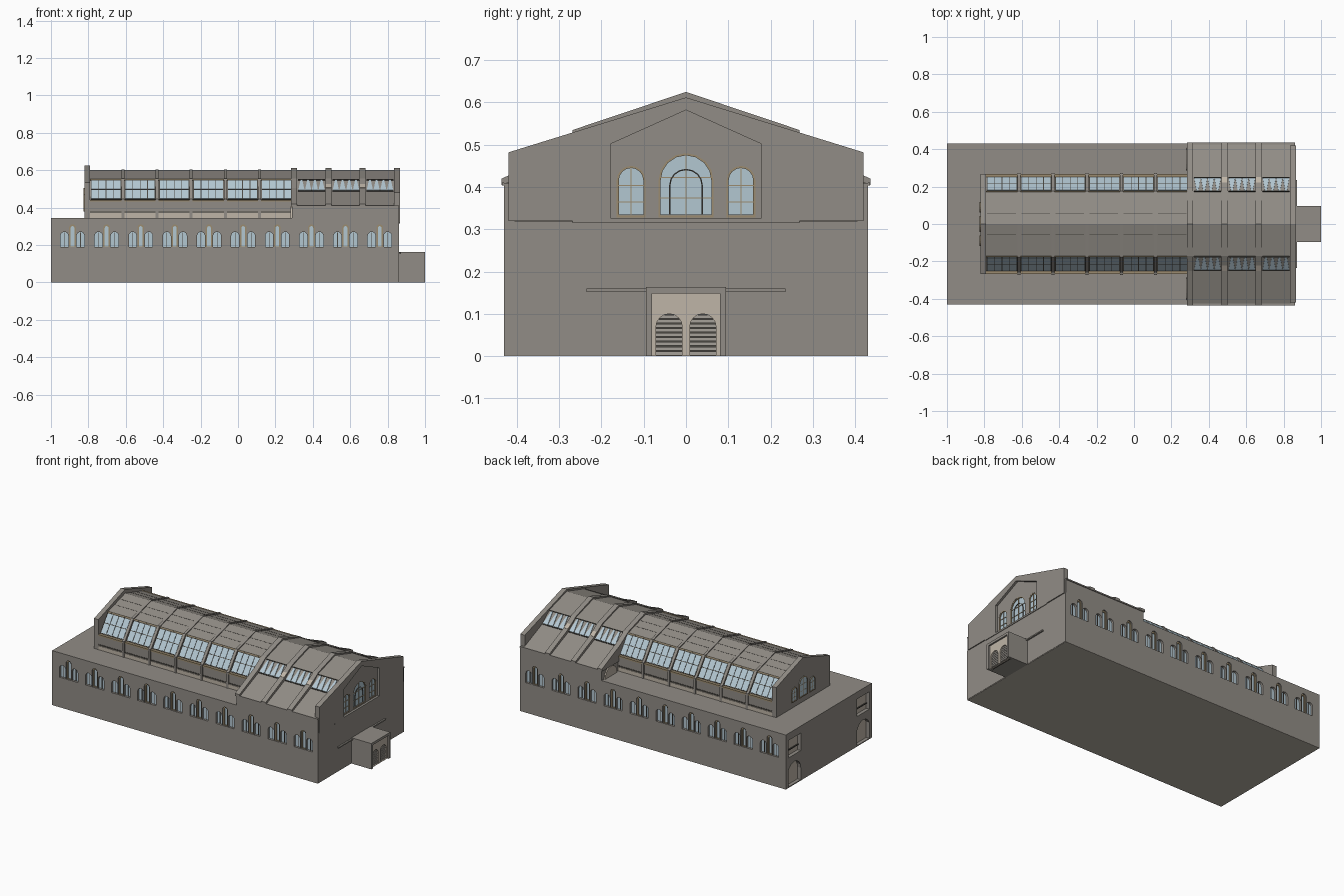
import bpy, bmesh, math
from mathutils import Vector

cube = bpy.data.objects.get("Cube")
if cube:
    bpy.data.objects.remove(cube, do_unlink=True)


def material(name, r, g, b):
    m = bpy.data.materials.new(name)
    m.use_nodes = True
    m.diffuse_color = (r, g, b, 1)
    m.node_tree.nodes["Principled BSDF"].inputs["Base Color"].default_value = (r, g, b, 1)
    return m


STONE = material("grey stone", .285, .265, .238)
FLOOR = material("pale floor", .47, .43, .37)
BEIGE = material("beige plaster", .52, .46, .385)
GLASS = material("pale blue glass", .45, .57, .64)
DARK = material("dark metal", .07, .065, .055)
TAN = material("tan trim", .33, .26, .16)
SLAT = material("grey slat", .38, .355, .32)

X, Y, Z = Vector((1, 0, 0)), Vector((0, 1, 0)), Vector((0, 0, 1))
EAST, WEST = (Y, Z, X), (Y, Z, -X)


def plate(name, loops, frame, w0, w1, mat, origin=(0, 0, 0)):
    """Extrude outlines (inner loops become holes) from w0 to w1 along the frame's third axis."""
    cu = bpy.data.curves.new(name, 'CURVE')
    cu.dimensions, cu.fill_mode, cu.extrude = '2D', 'BOTH', (w1 - w0) / 2
    for loop in loops:
        sp = cu.splines.new('POLY')
        sp.points.add(len(loop) - 1)
        for p, (u, v) in zip(sp.points, loop):
            p.co = (u, v, 0, 1)
        sp.use_cyclic_u = True
    tmp = bpy.data.objects.new(name + "_outline", cu)
    bpy.context.collection.objects.link(tmp)
    dg = bpy.context.evaluated_depsgraph_get()
    me = bpy.data.meshes.new_from_object(tmp.evaluated_get(dg))
    bpy.data.objects.remove(tmp, do_unlink=True)
    U, V, W = frame
    base = Vector(origin) + W * (w0 + w1) / 2
    for vert in me.vertices:
        c = vert.co.copy()
        vert.co = base + U * c.x + V * c.y + W * c.z
    bm = bmesh.new()
    bm.from_mesh(me)
    bmesh.ops.remove_doubles(bm, verts=bm.verts, dist=1e-5)
    bmesh.ops.recalc_face_normals(bm, faces=bm.faces)
    for f in bm.faces:
        f.smooth = False
    bm.to_mesh(me)
    bm.free()
    me.materials.clear()
    me.materials.append(mat)
    ob = bpy.data.objects.new(name, me)
    bpy.context.collection.objects.link(ob)


def rect(u0, u1, v0, v1):
    return [(u0, v0), (u1, v0), (u1, v1), (u0, v1)]


def arch(c, v0, w, h, n=8):
    r = w / 2
    top = [(c + r * math.cos(math.pi * i / n), v0 + h - r + r * math.sin(math.pi * i / n))
           for i in range(n + 1)]
    return [(c - r, v0), (c + r, v0)] + top


def mirrored(half):
    """Symmetric outline from its right half, listed bottom to top and ending on the axis."""
    return half + [(-u, v) for u, v in reversed(half) if u > 0]


def box(name, x0, x1, y0, y1, z0, z1, mat):
    plate(name, [rect(y0, y1, z0, z1)], EAST, x0, x1, mat)


def arched_windows(name, windows, frame, w, mat):
    """Arch frames and glazing bars."""
    rings, bars = [], []
    for c, v0, wd, h in windows:
        rings += [arch(c, v0, wd, h), arch(c, v0 + .005, wd - .01, h - .01)]
        bars += [rect(c - .0013, c + .0013, v0, v0 + h)]
        bars += [rect(c - wd / 2, c + wd / 2, v0 + h * k - .0013, v0 + h * k + .0013) for k in (.3, .62)]
    plate(name + "_frames", rings, frame, w, w + .007, mat)
    for i, b in enumerate(bars):
        plate(f"{name}_bar_{i}", [b], frame, w, w + .004, mat)


# Ground storey: floor, core, flat roof and long walls with triple arched windows
box("floor", -1, .86, -.43, .43, 0, .003, FLOOR)
box("hall_core", -.94, .85, -.41, .41, .003, .335, STONE)
box("flat_roof", -1, .295, -.43, .43, .335, .345, STONE)
groups = [-.885 + .1825 * i for i in range(10)]
wall = [(-1, .003), (.86, .003), (.86, .41), (.295, .41), (.295, .335), (-1, .335)]
for s, side in ((-1, "front"), (1, "back")):
    frame = (X, Z, Y * s)
    holes, bars, rings = [], [], []
    for g in groups:
        holes += [arch(g, .19, .036, .12), arch(g - .043, .19, .042, .08), arch(g + .043, .19, .042, .08)]
        rings += [arch(g, .19, .036, .12), arch(g, .193, .02, .108)]
        bars += [rect(g + d - .0015, g + d + .0015, .19, .268) for d in (-.043, .043)]
    plate(side + "_wall", [wall] + holes, frame, .405, .43, STONE)
    plate(side + "_glass", [rect(-.97, .84, .18, .32)], frame, .408, .416, GLASS)
    plate(side + "_window_bars", bars, frame, .415, .419, DARK)
    plate(side + "_window_frames", rings, frame, .415, .423, TAN)
    plate(side + "_eave", [rect(.29, .86, .403, .411)], frame, .43, .435, STONE)

# Rear end wall with arched and square corner openings
openings = []
for c in (-.345, .345):
    openings += [arch(c, .006, .13, .14), rect(c - .065, c + .065, .19, .3)]
plate("west_wall", [rect(-.415, .415, .003, .335)] + openings, WEST, .945, 1, STONE)
plate("west_opening_backs", [rect(-.414, -.27, .004, .32), rect(.27, .414, .004, .32)], WEST, .95, .978, BEIGE)
plate("west_opening_rails", [rect(c - .065, c + .065, .222, .228) for c in (-.345, .345)],
      WEST, .977, .984, DARK)

# Long raised nave with sloped glazing
nave = mirrored([(.265, .33), (.265, .44), (.25, .44), (.17, .55), (0, .6)])
plate("nave", [nave], EAST, -.8, .3, STONE)
rib = mirrored([(.272, .33), (.272, .445), (.258, .45), (.177, .556), (.17, .556), (0, .604)])
bays = [-.787 + .1825 * i for i in range(6)]
for i, b in enumerate(bays[1:]):
    plate(f"nave_rib_{i}", [rib], EAST, b - .019, b - .003, STONE)
west_gable = mirrored([(.268, .33), (.268, .535), (0, .625)])
plate("west_gable", [west_gable], EAST, -.82, -.79, STONE)
west_windows = [(-.09, .38, .055, .09), (0, .38, .085, .125), (.09, .38, .055, .09)]
plate("west_gable_glass", [arch(*w) for w in west_windows], WEST, .815, .8215, GLASS)
arched_windows("west_gable", west_windows, WEST, .818, TAN)


def slope_frame(s, low, high):
    """Frame lying on a roof slope between two (y, z) points."""
    v = Vector((0, s * (high[0] - low[0]), high[1] - low[1]))
    length = v.length
    v.normalize()
    out = Vector((0, s * v.z, abs(v.y)))
    return (X, v, out), (0, s * low[0], low[1]), length


for s, side in ((-1, "front"), (1, "back")):
    # Glazed bays of the nave
    frame, org, ln = slope_frame(s, (.25, .44), (.17, .55))
    backs, panes = [], []
    for b in bays:
        backs.append(rect(b, b + .163, .002, ln - .006))
        for c in range(4):
            u = b + .004 + c * .0395
            panes += [rect(u, u + .036, .006, ln * .47), rect(u, u + .036, ln * .5, ln - .012)]
    plate(side + "_nave_window_frames", backs, frame, 0, .004, DARK, org)
    plate(side + "_nave_panes", panes, frame, .003, .006, GLASS, org)
    plate(side + "_nave_head_trim", [rect(-.79, .29, ln - .006, ln)], frame, 0, .005, TAN, org)
    # Wall strips below the glazing
    face = (X, Z, Y * s)
    plate(side + "_nave_plinth", [rect(-.79, .29, .345, .37)], face, .262, .268, BEIGE)
    plate(side + "_nave_groove", [rect(-.79, .29, .373, .379)], face, .262, .267, DARK)
    plate(side + "_nave_sill", [rect(-.79, .29, .432, .441)], face, .25, .268, TAN)
    # Roof seams
    frame, org, ln = slope_frame(s, (.17, .55), (0, .6))
    seams = [rect(b + .002, b + .155, k, k + .002) for b in bays for k in (.065, .12)]
    plate(side + "_roof_seams", seams, frame, 0, .0008, DARK, org)
    # Glazed bays of the wide hall, tapered panes under a dark head bar
    frame, org, ln = slope_frame(s, (.25, .485), (.17, .55))
    heads, panes = [], []
    for b in (.32, .504, .686):
        heads += [rect(b, b + .145, ln - .008, ln - .003), rect(b, b + .145, .002, .006)]
        for c in range(4):
            u = b + .002 + c * .036
            panes.append([(u, .008), (u + .034, .008), (u + .022, ln - .01), (u + .012, ln - .01)])
    plate(side + "_hall_window_rails", heads, frame, -.002, .005, DARK, org)
    plate(side + "_hall_panes", panes, frame, -.002, .004, GLASS, org)
    # Beige blocks on the roof ribs, and an opening where the wide hall meets the flat roof
    frame, org, ln = slope_frame(s, (.25, .505), (.17, .557))
    plate(side + "_rib_blocks", [rect(x - .015, x + .015, .001, .035) for x in (.484, .666)],
          frame, -.005, .002, BEIGE, org)
    plate(side + "_hall_end_opening", [arch(s * .345, .345, .12, .062)], WEST, -.295, -.282, BEIGE)

# Wide hall at the entrance end, with roof ribs
hall = mirrored([(.43, .335), (.43, .408), (.25, .485), (.17, .55), (0, .6)])
plate("wide_hall", [hall], EAST, .29, .84, STONE)
hall_rib = mirrored([(.436, .405), (.436, .42), (.25, .505), (.17, .557), (0, .611)])
for i, x in enumerate((.3, .484, .666)):
    plate(f"hall_rib_{i}", [hall_rib], EAST, x - .016, x + .016, STONE)

# Entrance gable with a pointed recess and three arched windows
gable = mirrored([(.42, .32), (.42, .482), (0, .612)])
recess = mirrored([(.178, .325), (.178, .502), (0, .582)])
plate("east_gable", [gable, recess], EAST, .835, .866, STONE)
east_windows = [(-.13, .328, .068, .122), (0, .328, .13, .152), (.13, .328, .068, .122)]
plate("east_recess_wall", [recess] + [arch(*w) for w in east_windows], EAST, .838, .852, STONE)
plate("east_glass", [rect(-.17, .17, .326, .485)], EAST, .835, .845, GLASS)
arched_windows("east_window", east_windows, EAST, .844, TAN)
plate("east_inner_arch", [arch(0, .328, .08, .115), arch(0, .331, .074, .109)], EAST, .844, .849, DARK)
box("east_wall", .84, .862, -.43, .43, .003, .318, STONE)
box("east_ledge", .84, .866, -.268, .268, .315, .325, STONE)
box("door_canopy_bar", .86, .872, -.235, .235, .152, .16, STONE)

# Entrance porch with two shuttered arches
box("porch_body", .86, .97, -.095, .095, 0, .163, STONE)
surround = [(.08, 0), (.095, 0), (.095, .163), (-.095, .163), (-.095, 0), (-.08, 0), (-.08, .148), (.08, .148)]
plate("porch_surround", [surround], EAST, .965, 1, STONE)
doors = [arch(c, .002, .062, .098) for c in (-.04, .04)]
plate("porch_front", [rect(-.08, .08, 0, .148)] + doors, EAST, .978, .99, BEIGE)
plate("door_backs", [rect(-.075, .075, 0, .11)], EAST, .968, .976, DARK)
for i in range(9):
    z = .003 + i * .0108
    plate(f"door_slats_{i}", [rect(c - .031, c + .031, z, z + .0082) for c in (-.04, .04)],
          EAST, .975, .982, SLAT)
